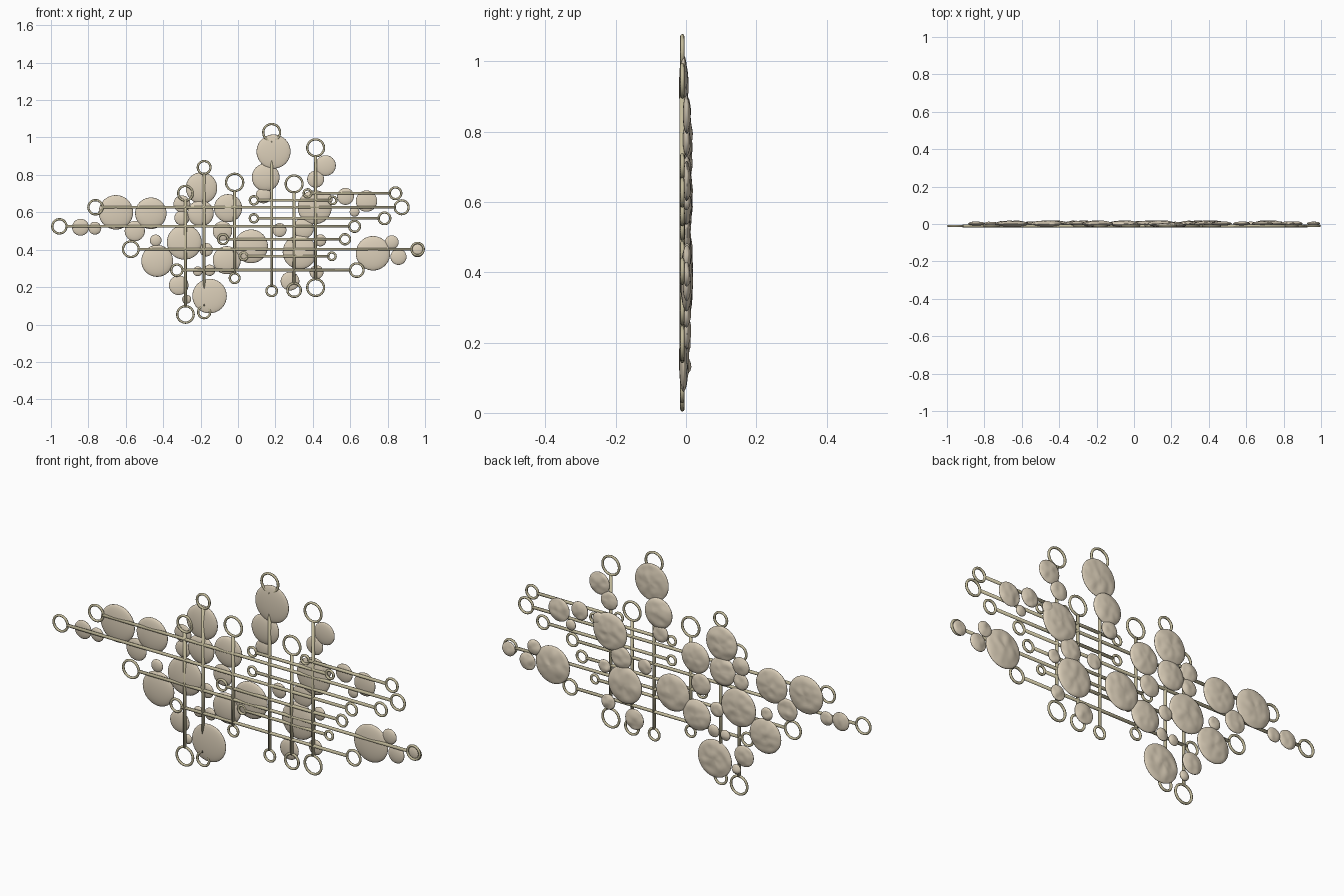
import bpy, bmesh, math
from mathutils import Matrix, Vector, noise

if "Cube" in bpy.data.objects:
    bpy.data.objects.remove(bpy.data.objects["Cube"])

ROD_Y, ROD_R, TUBE_R = -0.0105, 0.0075, 0.006


def material(name, col):
    m = bpy.data.materials.new(name)
    m.diffuse_color = (*col, 1)
    m.use_nodes = True
    m.node_tree.nodes["Principled BSDF"].inputs["Base Color"].default_value = m.diffuse_color
    return m


brass = material("aged_brass", (0.55, 0.50, 0.33))
shell = material("hammered_tan", (0.72, 0.63, 0.49))


def finish(name, bm, mat):
    bmesh.ops.recalc_face_normals(bm, faces=bm.faces)
    for f in bm.faces:
        f.smooth = True
    me = bpy.data.meshes.new(name)
    bm.to_mesh(me)
    bm.free()
    me.materials.append(mat)
    ob = bpy.data.objects.new(name, me)
    bpy.context.collection.objects.link(ob)
    return ob


def add_ring(bm, x, z, outer, seg=32, sides=8):
    # torus standing in the XZ plane
    R = outer - TUBE_R
    loops = []
    for i in range(seg):
        a = 2 * math.pi * i / seg
        loop = []
        for j in range(sides):
            b = 2 * math.pi * j / sides
            d = R + TUBE_R * math.cos(b)
            loop.append(bm.verts.new((x + d * math.cos(a),
                                      ROD_Y + TUBE_R * math.sin(b),
                                      z + d * math.sin(a))))
        loops.append(loop)
    for i in range(seg):
        p, q = loops[i], loops[(i + 1) % seg]
        for j in range(sides):
            k = (j + 1) % sides
            bm.faces.new((p[j], p[k], q[k], q[j]))


def rod(name, a, ra, b, rb):
    # rod running between the outer edges of its two end rings
    bm = bmesh.new()
    va, vb = Vector((a[0], ROD_Y, a[1])), Vector((b[0], ROD_Y, b[1]))
    d = (vb - va).normalized()
    p, q = va + d * (ra - TUBE_R), vb - d * (rb - TUBE_R)
    rot = d.to_track_quat('Z', 'Y').to_matrix().to_4x4()
    bmesh.ops.create_cone(bm, cap_ends=True, segments=12, radius1=ROD_R,
                          radius2=ROD_R, depth=(q - p).length,
                          matrix=Matrix.Translation((p + q) / 2) @ rot)
    add_ring(bm, *a, ra)
    add_ring(bm, *b, rb)
    finish(name, bm, brass)


def disc(name, x, z, r, y, half):
    # flattened lens with a hammered back
    bm = bmesh.new()
    bmesh.ops.create_uvsphere(bm, u_segments=40, v_segments=24, radius=1)
    for v in bm.verts:
        u, w, t = v.co
        px, pz = x + u * r, z + w * r
        py = t * half
        if t > 0:
            n = noise.noise(Vector((px * 32, 5 * x, pz * 32)))
            py += 0.004 * n * min(1, t * 1.5)
        v.co = (px, min(y + py, 0.02), pz)
    finish(name, bm, shell)


# horizontal rods: z, left x, left ring radius, right x, right ring radius
for i, (z, x0, r0, x1, r1) in enumerate([
        (.627, -.762, .044, .875, .043), (.525, -.955, .044, .623, .035),
        (.403, -.573, .048, .960, .039), (.291, -.327, .036, .635, .042),
        (.702, .372, .027, .842, .037), (.664, .085, .028, .506, .026),
        (.568, .085, .028, .783, .037), (.456, -.080, .032, .572, .033),
        (.365, .030, .026, .502, .026)]):
    rod(f"horizontal_rod_{i + 1}", (x0, z), r0, (x1, z), r1)

# vertical rods: x, bottom z, bottom ring radius, top z, top ring radius
for i, (x, z0, r0, z1, r1) in enumerate([
        (-.281, .054, .050, .702, .045), (-.181, .066, .038, .840, .040),
        (-.018, .248, .032, .760, .052), (.180, .180, .034, 1.027, .051),
        (.300, .184, .042, .752, .051), (.415, .198, .051, .945, .051)]):
    rod(f"vertical_rod_{i + 1}", (x, z0), r0, (x, z1), r1)

# large discs set in front, covering their rods
for i, (x, z, r) in enumerate([(.19, .925, .091), (-.152, .152, .092)]):
    disc(f"front_disc_{i + 1}", x, z, r, -0.007, 0.013)

# large discs on the rods
for i, (x, z, r) in enumerate([
        (.148, .787, .074), (-.195, .73, .084), (-.20, .595, .070),
        (-.653, .60, .092), (-.466, .595, .084), (-.053, .622, .075),
        (-.287, .44, .093), (-.432, .34, .085), (.070, .418, .090),
        (.330, .387, .091), (-.060, .344, .075), (.410, .627, .091),
        (.722, .381, .092)]):
    disc(f"large_disc_{i + 1}", x, z, r, 0.001, 0.017)

# small discs filling the gaps
for i, (x, z, r) in enumerate([
        (.468, .850, .055), (.415, .777, .045), (.575, .685, .045),
        (.687, .660, .057), (.623, .603, .026), (-.842, .520, .045),
        (-.765, .515, .034), (-.552, .500, .054), (-.440, .450, .031),
        (-.317, .210, .052), (-.275, .135, .024), (.822, .440, .037),
        (.858, .362, .043), (.960, .395, .035), (.278, .232, .050),
        (.420, .280, .037), (-.083, .500, .052), (-.170, .400, .036),
        (.350, .515, .055), (.222, .505, .037), (.440, .450, .032),
        (.137, .690, .042), (-.300, .645, .045), (-.300, .570, .040),
        (-.215, .285, .026), (-.152, .290, .030), (.470, .670, .035)]):
    disc(f"small_disc_{i + 1}", x, z, r, 0.002, 0.011)
